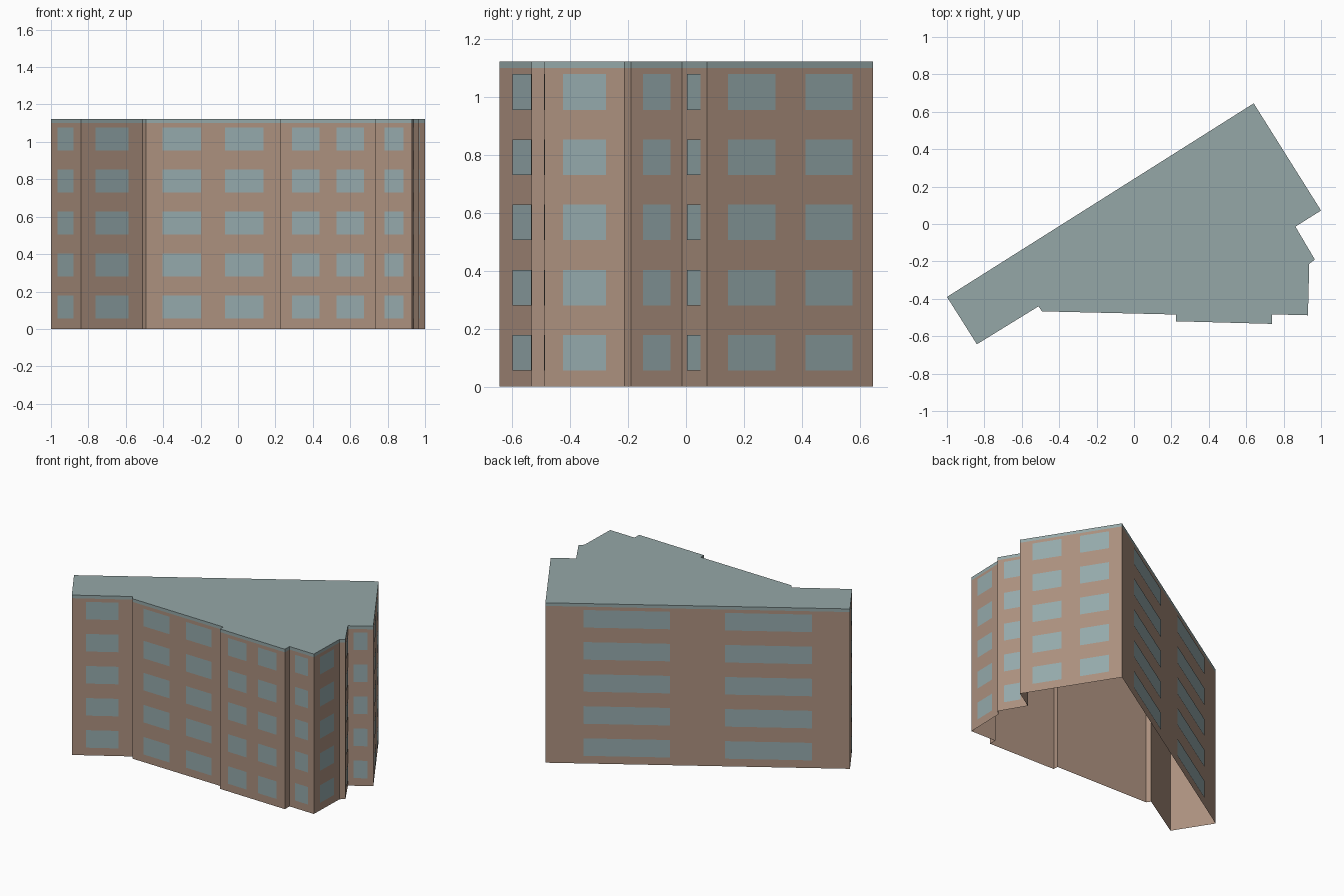
import bpy
from mathutils import Vector

cube = bpy.data.objects.get("Cube")
if cube:
    bpy.data.objects.remove(cube)

WALL_TOP, ROOF_TOP = 1.10, 1.122
ROWS, FIRST_SILL, PITCH, WIN_H = 5, 0.055, 0.225, 0.123
GAP = 0.003

# Footprint corners, counter-clockwise, with the window columns of the wall that starts there
FOOTPRINT = [
    ("left_end", -1.0, -0.39, 1), ("left_front", -0.84, -0.643, 1),
    ("left_notch", -0.51, -0.44, 0), ("long_front", -0.492, -0.467, 2),
    ("bay_left_side", 0.225, -0.484, 0), ("bay_front", 0.225, -0.52, 2),
    ("bay_right_side", 0.738, -0.534, 0), ("right_front", 0.738, -0.483, 1),
    ("right_side", 0.93, -0.488, 1), ("right_notch", 0.937, -0.213, 0),
    ("right_wing", 0.967, -0.19, 1), ("right_recess", 0.863, -0.014, 1),
    ("right_back", 1.0, 0.072, 2), ("long_back", 0.64, 0.645, 2),
]
SPANS = {0: [], 1: [(0.23, 0.77)], 2: [(0.125, 0.41), (0.59, 0.875)]}


def material(name, colour):
    m = bpy.data.materials.new(name)
    m.use_nodes = True
    m.diffuse_color = (*colour, 1)
    m.node_tree.nodes["Principled BSDF"].inputs["Base Color"].default_value = (*colour, 1)
    return m


def mesh_object(name, verts, faces, mat):
    me = bpy.data.meshes.new(name)
    me.from_pydata(verts, [], faces)
    me.materials.append(mat)
    ob = bpy.data.objects.new(name, me)
    bpy.context.collection.objects.link(ob)
    return ob


brown = material("brown wall", (0.41, 0.28, 0.21))
glass = material("pale blue glass", (0.30, 0.40, 0.41))
slate = material("grey green roof", (0.30, 0.39, 0.39))

corners = [Vector((x, y, 0)) for _, x, y, _ in FOOTPRINT]
n = len(corners)


def ring(z0, z1):
    """Vertices and side faces of the footprint raised from z0 to z1."""
    verts = [c + Vector((0, 0, z)) for z in (z0, z1) for c in corners]
    faces = [(i, (i + 1) % n, n + (i + 1) % n, n + i) for i in range(n)]
    return verts, faces


# Hollow wall shell, open underneath
mesh_object("walls", *ring(0, WALL_TOP), brown)

# Roof cap with its edge band
verts, faces = ring(WALL_TOP, ROOF_TOP)
mesh_object("roof", verts, faces + [tuple(range(n, 2 * n))], slate)

# Window panes, one object per wall
for i, (name, _, _, columns) in enumerate(FOOTPRINT):
    a, b = corners[i], corners[(i + 1) % n]
    out = (b - a).cross(Vector((0, 0, 1))).normalized() * GAP
    verts, faces = [], []
    for t0, t1 in SPANS[columns]:
        for row in range(ROWS):
            z = FIRST_SILL + row * PITCH
            k = len(verts)
            for t, h in ((t0, z), (t1, z), (t1, z + WIN_H), (t0, z + WIN_H)):
                verts.append(a.lerp(b, t) + out + Vector((0, 0, h)))
            faces.append((k, k + 1, k + 2, k + 3))
    if faces:
        mesh_object(name + "_windows", verts, faces, glass)
